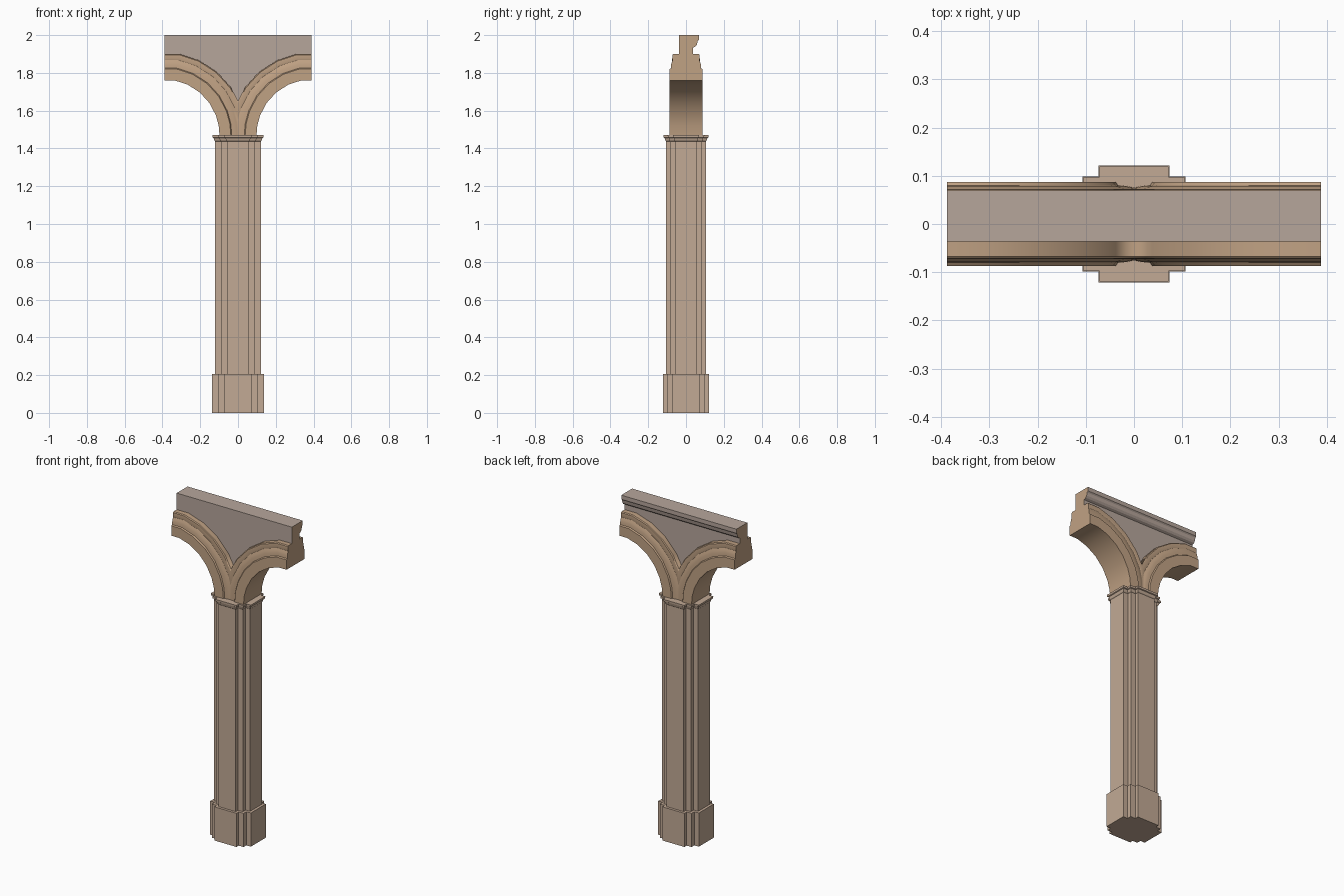
import bpy, bmesh
from math import sin, cos, radians

if "Cube" in bpy.data.objects:
    bpy.data.objects.remove(bpy.data.objects["Cube"])


def material(name, rgb):
    m = bpy.data.materials.new(name)
    m.diffuse_color = (*rgb, 1)
    m.use_nodes = True
    m.node_tree.nodes["Principled BSDF"].inputs["Base Color"].default_value = m.diffuse_color
    return m


TAN = material("arch_stone", (0.53, 0.36, 0.23))
STONE = material("column_stone", (0.54, 0.40, 0.30))
PLASTER = material("wall_plaster", (0.47, 0.38, 0.33))


def loft(name, rings, mats, half=False, flat=(), smooth=False, cap_mat=0):
    """Skin closed rings, cap the ends; half = trim at x=0 and mirror."""
    bm = bmesh.new()
    vs = [[bm.verts.new(p) for p in ring] for ring in rings]
    n = len(rings[0])
    for a, b in zip(vs, vs[1:]):
        for k in range(n):
            j = (k + 1) % n
            f = bm.faces.new((a[k], a[j], b[j], b[k]))
            f.smooth = smooth and k not in flat
    for ring in (vs[0], vs[-1]):
        bm.faces.new(ring).material_index = cap_mat
    if half:
        bmesh.ops.bisect_plane(bm, geom=bm.verts[:] + bm.edges[:] + bm.faces[:],
                               plane_co=(0, 0, 0), plane_no=(-1, 0, 0),
                               clear_outer=True)
    bmesh.ops.recalc_face_normals(bm, faces=bm.faces[:])
    me = bpy.data.meshes.new(name)
    bm.to_mesh(me)
    bm.free()
    for m in mats:
        me.materials.append(m)
    if smooth:
        me.set_sharp_from_angle(angle=radians(25))
    ob = bpy.data.objects.new(name, me)
    bpy.context.collection.objects.link(ob)
    if half:
        mod = ob.modifiers.new("mirror", "MIRROR")
        mod.use_clip = True
        mod.merge_threshold = 0.0005
    return ob


# Column: rectangular plan with double-stepped corners
def plan(off, z):
    x1, x2, x3 = 0.058 + off, 0.091 + off, 0.121 + off
    y1, y2, y3 = 0.056 + off, 0.083 + off, 0.105 + off
    q = [(x3, y1), (x2, y1), (x2, y2), (x1, y2), (x1, y3)]
    q += [(-x, y) for x, y in reversed(q)]
    q += [(-x, -y) for x, y in q]
    return [(x, y, z) for x, y in q]


def stack(name, levels):
    loft(name, [plan(o, z) for z, o in levels], [STONE])


stack("base", [(0, 0.016), (0.205, 0.016)])
stack("shaft", [(0.205, 0), (1.437, 0)])
stack("capital", [(1.437, 0), (1.441, 0.004), (1.455, 0.008),
                  (1.458, 0.013), (1.47, 0.014)])

# Arch: moulded profile (radius, half depth) swept through a quarter turn
CX, CZ = 0.388, 1.47
ANGLES = [0, 10.6, 24.8, 39.8, 54.5, 69, 80, 90]


def on_arc(r, a):
    a = radians(a)
    return CX - r * sin(a), CZ + r * min(cos(a) * 1.0, cos(radians(10.6))) * 1.017


profile = [(0.29, 0.087), (0.35, 0.087), (0.355, 0.08), (0.372, 0.079),
           (0.385, 0.076), (0.398, 0.071), (0.405, 0.073), (0.425, 0.072),
           (0.43, 0.067)]
section = profile + [(r, -y) for r, y in reversed(profile)]
rings = []
for a in ANGLES:
    ring = []
    for r, y in section:
        x, z = on_arc(r, a)
        ring.append((x, y, z))
    rings.append(ring)
loft("arches", rings, [TAN], half=True, smooth=True, flat=(len(profile) - 1,))

# Spandrel wall: follows the arch back, with a cornice along the rear top edge
cornice = [(-0.036, 2.0), (0.069, 2.0), (0.069, 1.975), (0.062, 1.968),
           (0.058, 1.95), (0.05, 1.94), (0.036, 1.933)]
rings = []
for a in ANGLES[:6]:
    x, z = on_arc(0.428, a)
    rings.append([(x, -0.036, z)] + [(x, y, h) for y, h in cornice] + [(x, 0.036, z)])
loft("spandrel_wall", rings, [PLASTER, TAN], half=True, cap_mat=1)
